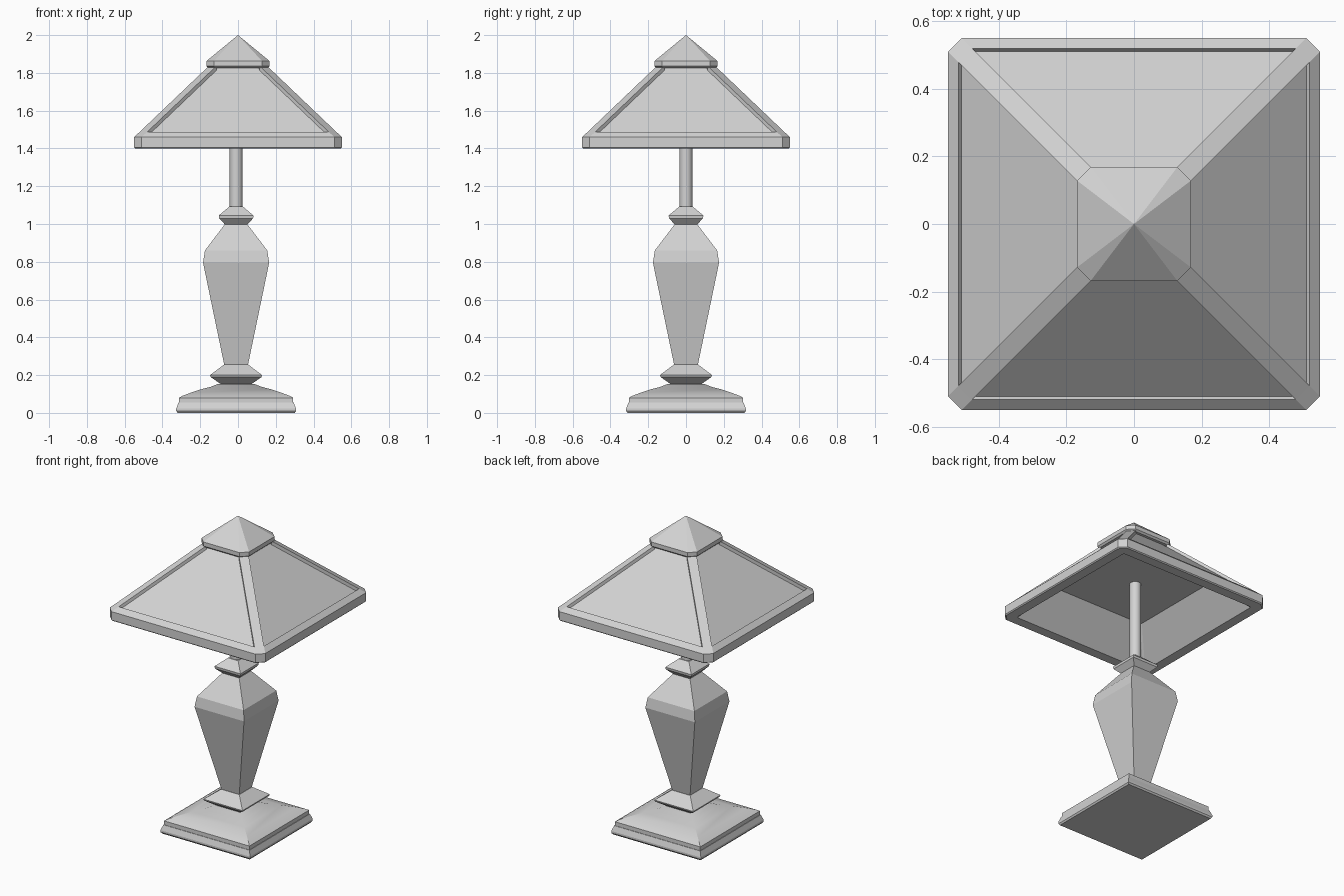
import bpy, bmesh, math

cube = bpy.data.objects.get("Cube")
if cube:
    bpy.data.objects.remove(cube, do_unlink=True)

grey = bpy.data.materials.new("plain_grey")
grey.use_nodes = True
grey.diffuse_color = (0.65, 0.65, 0.65, 1)
grey.node_tree.nodes["Principled BSDF"].inputs["Base Color"].default_value = grey.diffuse_color

STEM_X = -0.01
CHAMFER = 0.04


def finish(name, bm, x=0.0, smooth=None):
    bmesh.ops.recalc_face_normals(bm, faces=bm.faces)
    mesh = bpy.data.meshes.new(name)
    bm.to_mesh(mesh)
    bm.free()
    mesh.materials.append(grey)
    obj = bpy.data.objects.new(name, mesh)
    bpy.context.collection.objects.link(obj)
    obj.location.x = x
    if smooth:
        bpy.ops.object.select_all(action='DESELECT')
        obj.select_set(True)
        bpy.context.view_layer.objects.active = obj
        bpy.ops.object.shade_smooth_by_angle(angle=math.radians(smooth))
    return obj


def square(h, chamfer=0.0):
    """Outline of a square, with its corners cut when a chamfer is given."""
    points = []
    for sx, sy in ((1, 1), (-1, 1), (-1, -1), (1, -1)):
        if not chamfer:
            points.append((sx * h, sy * h))
            continue
        pair = [(sx * h, sy * (h - chamfer)), (sx * (h - chamfer), sy * h)]
        points += pair if sx == sy else pair[::-1]
    return points


def loft(name, profile, x=0.0, chamfer=0.0, apex=None, smooth=None):
    """Stack square rings given as (half width, height); cap both ends."""
    bm = bmesh.new()
    rings = [[bm.verts.new((px, py, z)) for px, py in square(h, chamfer)]
             for h, z in profile]
    n = len(rings[0])
    for low, high in zip(rings, rings[1:]):
        for i in range(n):
            j = (i + 1) % n
            bm.faces.new((low[i], low[j], high[j], high[i]))
    bm.faces.new(rings[0])
    if apex:
        tip = bm.verts.new((0, 0, apex))
        for i in range(n):
            bm.faces.new((rings[-1][i], rings[-1][(i + 1) % n], tip))
    else:
        bm.faces.new(rings[-1])
    return finish(name, bm, x, smooth)


# Stepped foot and the turned square column
loft("base_plinth", [(0.31, 0), (0.317, 0.01), (0.317, 0.022), (0.305, 0.055)], STEM_X)
loft("base_top", [(0.302, 0.05), (0.302, 0.08), (0.285, 0.09), (0.245, 0.105),
                  (0.185, 0.125), (0.135, 0.138), (0.10, 0.152)], STEM_X, smooth=25)
loft("lower_collar", [(0.075, 0.148), (0.135, 0.19), (0.138, 0.2), (0.065, 0.255)], STEM_X)
loft("body", [(0.062, 0.25), (0.175, 0.795), (0.165, 0.86), (0.06, 0.998)], STEM_X)
loft("upper_collar", [(0.055, 0.993), (0.09, 1.03), (0.092, 1.045), (0.036, 1.092)], STEM_X)

# Round pole up to the shade ceiling
bm = bmesh.new()
bmesh.ops.create_cone(bm, cap_ends=True, segments=20, radius1=0.034, radius2=0.034, depth=0.53)
bmesh.ops.translate(bm, verts=bm.verts, vec=(0, 0, 1.345))
finish("pole", bm, STEM_X, 40)

# Shade: hollow underside, rim, lower rail and recessed panels
under = [(0.33, 1.59), (0.482, 1.4)]
outer = [(0.544, 1.4), (0.55, 1.406), (0.55, 1.46), (0.52, 1.488), (0.51, 1.474), (0.137, 1.83)]
shade = bmesh.new()
inner_rings = [[shade.verts.new((x, y, z)) for x, y in square(h, 0.008)] for h, z in under]
outer_rings = [[shade.verts.new((x, y, z)) for x, y in square(h, CHAMFER)] for h, z in outer]
rings = inner_rings + outer_rings
for a, b in zip(rings, rings[1:]):
    for i in range(8):
        j = (i + 1) % 8
        shade.faces.new((a[i], a[j], b[j], b[i]))
shade.faces.new(rings[0])
shade.faces.new(rings[-1])
finish("shade", shade)

# Corner bars standing proud of the panels
for side, sx, sy in (("back_left", 1, 1), ("back_right", -1, 1),
                     ("front_right", -1, -1), ("front_left", 1, -1)):
    bm = bmesh.new()
    ends = []
    for h, z in ((0.52, 1.488), (0.155, 1.836)):
        low = h - CHAMFER
        ends.append([bm.verts.new((sx * x, sy * y, z - drop)) for x, y, drop in
                     ((h, low, 0), (low, h, 0), (low, h, 0.04), (h, low, 0.04))])
    for i in range(4):
        j = (i + 1) % 4
        bm.faces.new((ends[0][i], ends[0][j], ends[1][j], ends[1][i]))
    for end in ends:
        bm.faces.new(end)
    finish("corner_bar_" + side, bm)

# Pointed cap
loft("shade_cap", [(0.158, 1.826), (0.168, 1.836), (0.168, 1.862)], chamfer=CHAMFER, apex=2.0)
